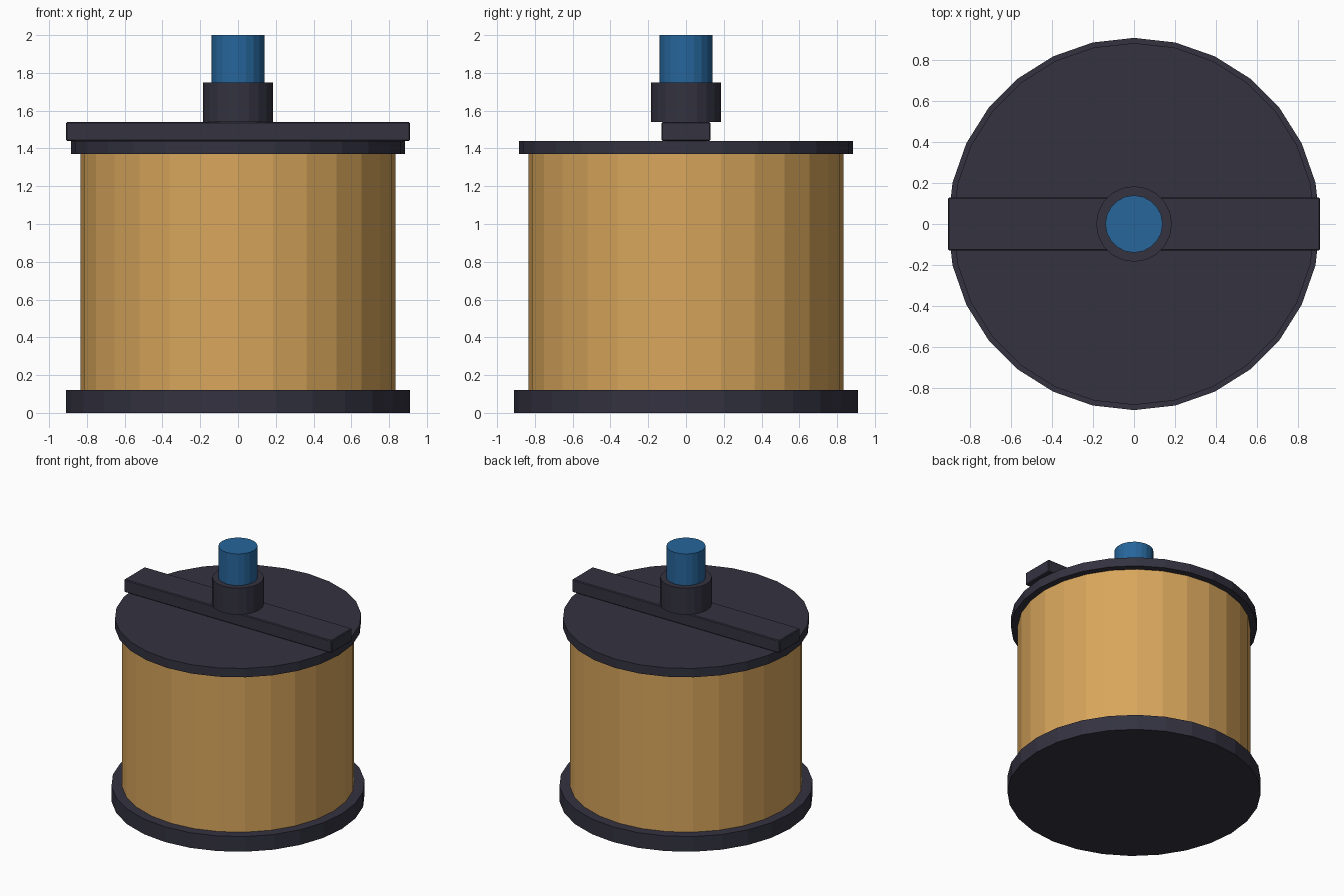
import bpy
import math

cube = bpy.data.objects.get("Cube")
if cube:
    bpy.data.objects.remove(cube, do_unlink=True)


def material(name, rgb):
    mat = bpy.data.materials.new(name)
    mat.use_nodes = True
    mat.diffuse_color = (*rgb, 1)
    mat.node_tree.nodes["Principled BSDF"].inputs["Base Color"].default_value = (*rgb, 1)
    return mat


dark = material("dark slate", (0.033, 0.032, 0.051))
tan = material("warm tan", (0.69, 0.38, 0.107))
blue = material("steel blue", (0.02, 0.133, 0.33))


def finish(name, mat, bevel=0):
    obj = bpy.context.object
    obj.name = name
    obj.data.materials.append(mat)
    if bevel:
        mod = obj.modifiers.new("soft edges", "BEVEL")
        mod.width = bevel
        mod.segments = 1
    return obj


def drum(name, radius, bottom, top, mat, sides=28):
    bpy.ops.mesh.primitive_cylinder_add(
        vertices=sides, radius=radius, depth=top - bottom,
        location=(0, 0, (bottom + top) / 2))
    return finish(name, mat)


# Main body between its two end plates
drum("base_plate", 0.91, 0, 0.12, dark)
drum("body", 0.835, 0.12, 1.37, tan)
drum("top_plate", 0.885, 1.37, 1.44, dark)

# Cross bar over the top plate
bpy.ops.mesh.primitive_cube_add(size=1, location=(0, 0, 1.49))
bpy.context.object.scale = (1.82, 0.26, 0.1)
bpy.ops.object.transform_apply(location=False, rotation=False, scale=True)
finish("cross_bar", dark, 0.006)

# Collar and shaft
drum("collar", 0.185, 1.54, 1.75, dark, 20)
drum("shaft", 0.14, 1.75, 2.0, blue, 20)
